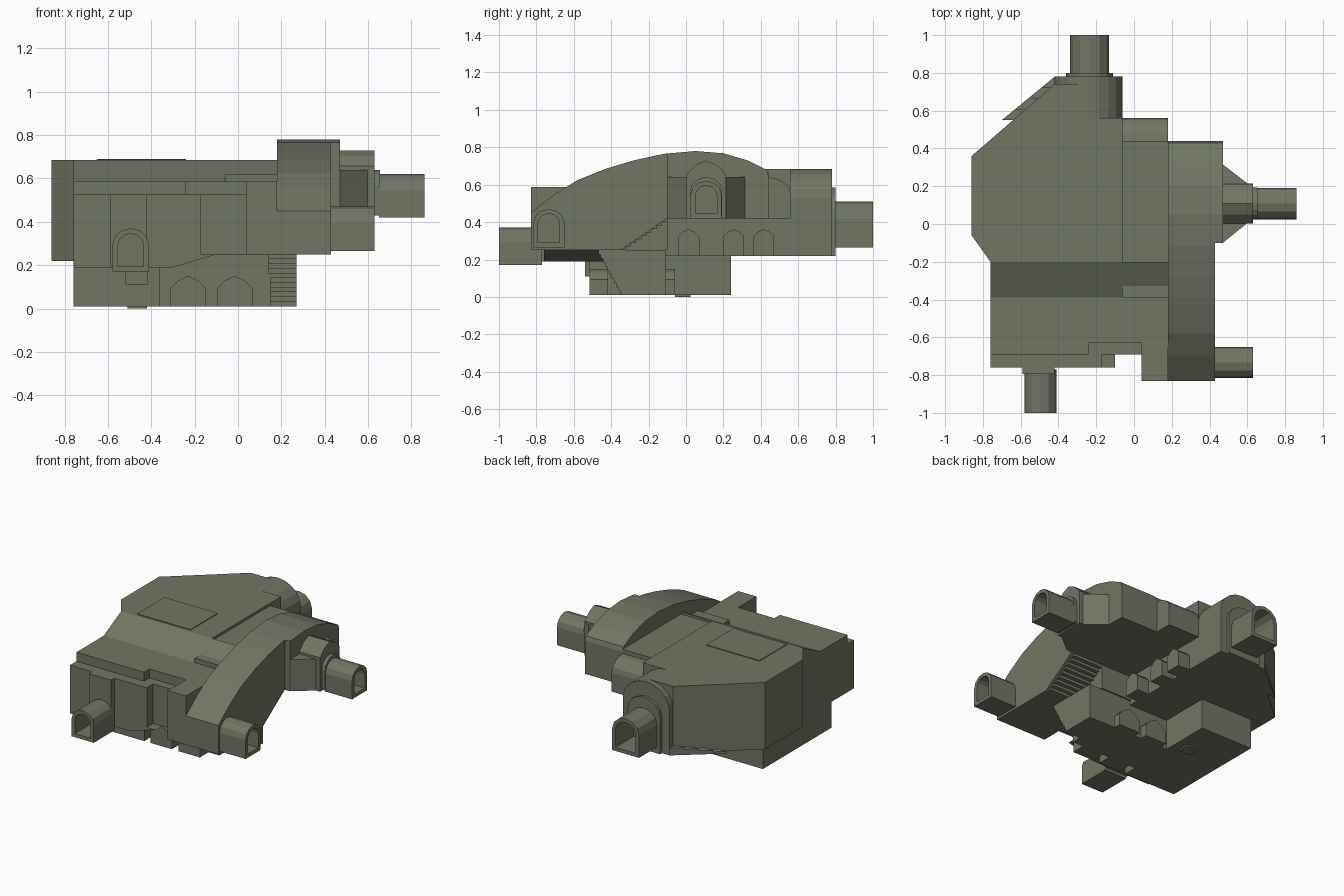
import bpy, bmesh, math

if "Cube" in bpy.data.objects:
    bpy.data.objects.remove(bpy.data.objects["Cube"])

stone = bpy.data.materials.new("olive stone")
stone.diffuse_color = (0.165, 0.18, 0.125, 1)
stone.use_nodes = True
stone.node_tree.nodes["Principled BSDF"].inputs["Base Color"].default_value = stone.diffuse_color


def place(axis, p, t):
    # p is (y,z) for axis x, (x,z) for axis y, (x,y) for axis z
    return {'x': (t, p[0], p[1]), 'y': (p[0], t, p[1]), 'z': (p[0], p[1], t)}[axis]


def finish(name, bm):
    bmesh.ops.recalc_face_normals(bm, faces=bm.faces)
    me = bpy.data.meshes.new(name)
    bm.to_mesh(me)
    bm.free()
    me.materials.append(stone)
    ob = bpy.data.objects.new(name, me)
    bpy.context.collection.objects.link(ob)
    return ob


def prism(name, axis, pts, a, b):
    bm = bmesh.new()
    lo = [bm.verts.new(place(axis, p, a)) for p in pts]
    hi = [bm.verts.new(place(axis, p, b)) for p in pts]
    bm.faces.new(lo)
    bm.faces.new(hi)
    n = len(pts)
    for i in range(n):
        j = (i + 1) % n
        bm.faces.new((lo[i], lo[j], hi[j], hi[i]))
    return finish(name, bm)


def box(name, x0, x1, y0, y1, z0, z1):
    return prism(name, 'z', [(x0, y0), (x1, y0), (x1, y1), (x0, y1)], z0, z1)


def arch(c, half, z0, z1, rise=None, n=8):
    # upright outline with a rounded top
    rise = half if rise is None else rise
    pts = [(c - half, z0), (c + half, z0)]
    for i in range(n + 1):
        t = math.pi * i / n
        pts.append((c + half * math.cos(t), z1 - rise + rise * math.sin(t)))
    return pts


def gable(c, half, z0, z1):
    # upright outline with a pointed, slightly bowed top
    h = half * 0.7
    return [(c - half, z0), (c + half, z0), (c + half, z1 - h), (c + half * .55, z1 - h * .35),
            (c, z1), (c - half * .55, z1 - h * .35), (c - half, z1 - h)]


def tunnel(name, axis, c, half, z0, z1, inner, outer, wall=0.025):
    # hollow passage, open at its outer end and closed inside
    o = arch(c, half, z0, z1, half * .9, 6)
    i = arch(c, half - wall, z0 + wall, z1 - wall, (half - wall) * .9, 6)
    bm = bmesh.new()
    rings = [[bm.verts.new(place(axis, p, t)) for p in pts]
             for pts, t in ((o, inner), (o, outer), (i, outer), (i, inner))]
    n = len(o)
    for r, s in zip(rings, rings[1:]):
        for k in range(n):
            m = (k + 1) % n
            bm.faces.new((r[k], r[m], s[m], s[k]))
    bm.faces.new(rings[3])
    bm.faces.new(rings[0])
    return finish(name, bm)


def steps(p, q, n, rise_first):
    # zigzag points from p to q
    out = [p]
    for i in range(n):
        a = [p[k] + (q[k] - p[k]) * i / n for k in (0, 1)]
        b = [p[k] + (q[k] - p[k]) * (i + 1) / n for k in (0, 1)]
        out += [(a[0], b[1]) if rise_first else (b[0], a[1]), tuple(b)]
    return out


# main hall
prism("main_hall", 'z', [(-.86, .36), (-.42, .74), (-.24, .74), (-.24, .56), (-.06, .56),
                         (-.06, -.2), (-.76, -.2), (-.86, -.06)], .22, .685)
box("roof_panel", -.65, -.24, -.18, .12, .685, .69)
box("east_hall", -.06, .18, -.2, .44, .42, .668)
box("east_hall_base", -.06, .18, -.39, -.1, .25, .62)
prism("rear_alcove", 'x', arch(.435, .125, .42, .64, .09), -.06, .18)

# front hall with sloping roof and stepped ledges
for name, x0, x1, y in (("front_hall_left", -.76, -.24, -.69), ("front_hall_right", -.24, .18, -.63)):
    prism(name, 'x', [(y, .25), (y, .588), (-.39, .588), (-.2, .685), (-.2, .25)], x0, x1)
box("front_ledge_left", -.76, -.17, -.76, -.5, .25, .525)
box("front_ledge_right", -.17, .04, -.69, -.5, .25, .525)
box("front_panel", -.59, -.42, -.795, -.7, .19, .525)
box("front_corner", .04, .18, -.83, -.39, .25, .588)
prism("front_underside", 'y', [(-.76, .19), (-.3, .19), (-.1, .25), (-.76, .25)], -.76, -.2)

# arched stair corridor on the right
curve = [(.44, .65), (.43, .68), (.33, .73), (.2, .768), (.05, .78), (-.12, .765),
         (-.28, .73), (-.43, .685), (-.58, .625), (-.7, .55), (-.83, .45)]
prism("stair_corridor", 'x', steps((-.35, .25), (-.1, .42), 9, False) + [(.44, .42)] + curve
      + [(-.83, .25)], .18, .41)
prism("corridor_side", 'x', [(-.35, .25), (-.1, .42), (.44, .42)] + curve + [(-.83, .25)], .41, .43)
prism("landing", 'x', [(-.1, .42), (.44, .42)] + curve[:5] + [(-.1, .767)], .43, .47)

# right apse
prism("apse_walls", 'z', [(.47, -.1), (.6, .005), (.63, .005), (.63, .215), (.6, .215), (.47, .315)], .42, .64)
prism("apse_gable", 'x', gable(.108, .105, .42, .73), .45, .63)
prism("apse_collar", 'x', arch(.108, .085, .43, .64, .07), .62, .655)

# rear vault and collar
prism("rear_vault", 'y', arch(-.24, .18, .22, .685, .16, 10), .5, .78)
prism("rear_collar", 'y', arch(-.235, .125, .22, .585, .11, 8), .77, .8)

# four passages
tunnel("right_passage", 'x', .108, .083, .42, .62, .65, .86)
tunnel("front_right_passage", 'x', -.733, .083, .265, .47, .42, .63)
tunnel("front_passage", 'y', -.495, .085, .17, .37, -.77, -1.0)
tunnel("rear_passage", 'y', -.235, .103, .265, .51, .79, 1.0)

# stepped ledges along the slanted rear wall
for i in range(4):
    x, y = -.7 + .07 * i, .55 + .0575 * i
    prism(f"rear_step_{i + 1}", 'z', [(x, y), (x + .07, y + .0575), (x + .14, y + .0575), (x + .07, y)],
          .22, .235 + .012 * i)

# small niches under the east side of the main hall
for i, y in enumerate((.015, .255, .415)):
    prism(f"east_niche_{i + 1}", 'x', gable(y, .056, .22, .362), -.08, .03)

# lower rooms
box("lower_room", -.76, -.36, -.515, .24, .01, .22)
box("lower_corridor", -.37, .15, -.42, -.11, .01, .25)
prism("lower_stairs", 'x', steps((-.35, .01), (-.48, .25), 11, True) + [(-.11, .25), (-.11, .01)], .14, .27)
for i, x in enumerate((-.23, -.015)):
    prism(f"lower_niche_{i + 1}", 'y', gable(x, .082, .01, .15), -.515, -.06)
box("floor_pit", -.51, -.42, -.06, .025, 0, .02)
box("lower_front_step", -.52, -.415, -.54, -.5, .11, .19)
